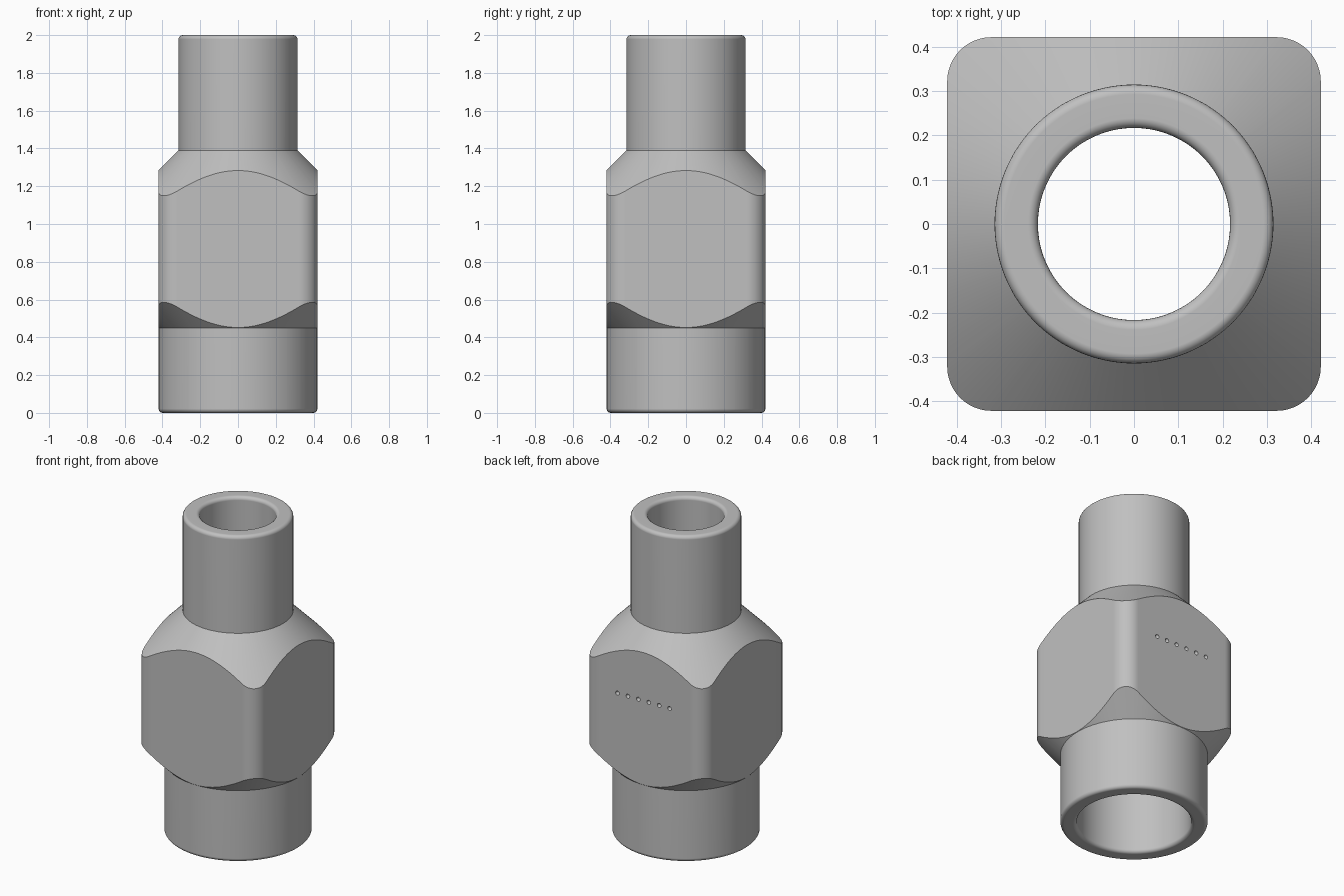
import bpy
import bmesh
from math import sin, cos, atan2, hypot, pi, tan, radians

if "Cube" in bpy.data.objects:
    bpy.data.objects.remove(bpy.data.objects["Cube"], do_unlink=True)

HALF, CORNER = 0.422, 0.1            # square wrench section
NECK_R, BASE_R = 0.315, 0.42         # outer radii
NECK_BORE, BASE_BORE = 0.217, 0.325  # inner radii
NECK_Z, BASE_Z, TOP_Z, STEP_Z = 1.39, 0.45, 2.0, 0.6
FILLET = 0.022

steel = bpy.data.materials.new("plain grey steel")
steel.use_nodes = True
grey = (0.527, 0.527, 0.527, 1)
steel.diffuse_color = grey
bsdf = steel.node_tree.nodes["Principled BSDF"]
bsdf.inputs["Base Color"].default_value = grey
bsdf.inputs["Roughness"].default_value = 0.5


def add_object(name, bm):
    mesh = bpy.data.meshes.new(name)
    bm.to_mesh(mesh)
    bm.free()
    mesh.materials.append(steel)
    obj = bpy.data.objects.new(name, mesh)
    bpy.context.collection.objects.link(obj)
    return obj


def rounded_square(flat_steps=24, arc_steps=12):
    """Polar outline (angle, radius) of the rounded square."""
    outline = []
    inner = HALF - CORNER
    edge = atan2(inner, HALF)
    for side in range(4):
        turn = side * pi / 2
        for i in range(flat_steps):
            a = -edge + 2 * edge * i / flat_steps
            outline.append((turn + a, hypot(HALF, HALF * tan(a))))
        for i in range(arc_steps):
            a = pi / 2 * i / arc_steps
            x, y = inner + CORNER * cos(a), inner + CORNER * sin(a)
            outline.append((turn + atan2(y, x), hypot(x, y)))
    return outline


def fillet(r, z, start, steps=5):
    """Quarter round about (r, z), running counter-clockwise from start."""
    angles = [radians(start + 90 * i / steps) for i in range(steps + 1)]
    return [(r + FILLET * cos(a), z + FILLET * sin(a)) for a in angles]


# Closed profile: up the outside, over the rim, down the stepped bore.
# None marks the two rings where the chamfer cones meet the square section.
f = FILLET
profile = fillet(BASE_R - f, f, -90)
profile += [(BASE_R, BASE_Z), "lower", "upper", (NECK_R, NECK_Z)]
profile += fillet(NECK_R - f, TOP_Z - f, 0)
profile += fillet(NECK_BORE + f, TOP_Z - f, 90)
profile += [(NECK_BORE, STEP_Z), (BASE_BORE, STEP_Z)]
profile += fillet(BASE_BORE + f, f, 180)

# Fitting body lofted ring by ring
outline = rounded_square()
bm = bmesh.new()
rings = []
for point in profile:
    ring = []
    for angle, square_r in outline:
        if point == "lower":
            r, z = square_r, BASE_Z + square_r - BASE_R
        elif point == "upper":
            r, z = square_r, NECK_Z - (square_r - NECK_R)
        else:
            r, z = point
        ring.append(bm.verts.new((r * cos(angle), r * sin(angle), z)))
    rings.append(ring)
n = len(outline)
for k, low in enumerate(rings):
    high = rings[(k + 1) % len(rings)]
    for i in range(n):
        j = (i + 1) % n
        bm.faces.new((low[i], low[j], high[j], high[i]))
bmesh.ops.recalc_face_normals(bm, faces=bm.faces)
body = add_object("fitting_body", bm)

# Row of six small dimples in the back face
bm = bmesh.new()
for i in range(6):
    made = bmesh.ops.create_uvsphere(bm, u_segments=16, v_segments=10, radius=0.013)
    bmesh.ops.translate(bm, verts=made["verts"], vec=(-0.181 + 0.0724 * i, HALF, 0.98))
cutter = add_object("dimple_cutter", bm)
cutter.hide_render = True

cut = body.modifiers.new("dimples", "BOOLEAN")
cut.operation = "DIFFERENCE"
cut.solver = "EXACT"
cut.object = cutter
bpy.ops.object.select_all(action="DESELECT")
bpy.context.view_layer.objects.active = body
body.select_set(True)
bpy.ops.object.modifier_apply(modifier=cut.name)
bpy.data.objects.remove(cutter, do_unlink=True)

# Smooth rounds, crisp chamfer lines, flat wrench faces
bpy.ops.object.shade_smooth_by_angle(angle=radians(30))
weighted = body.modifiers.new("flat wrench faces", "WEIGHTED_NORMAL")
weighted.keep_sharp = True
